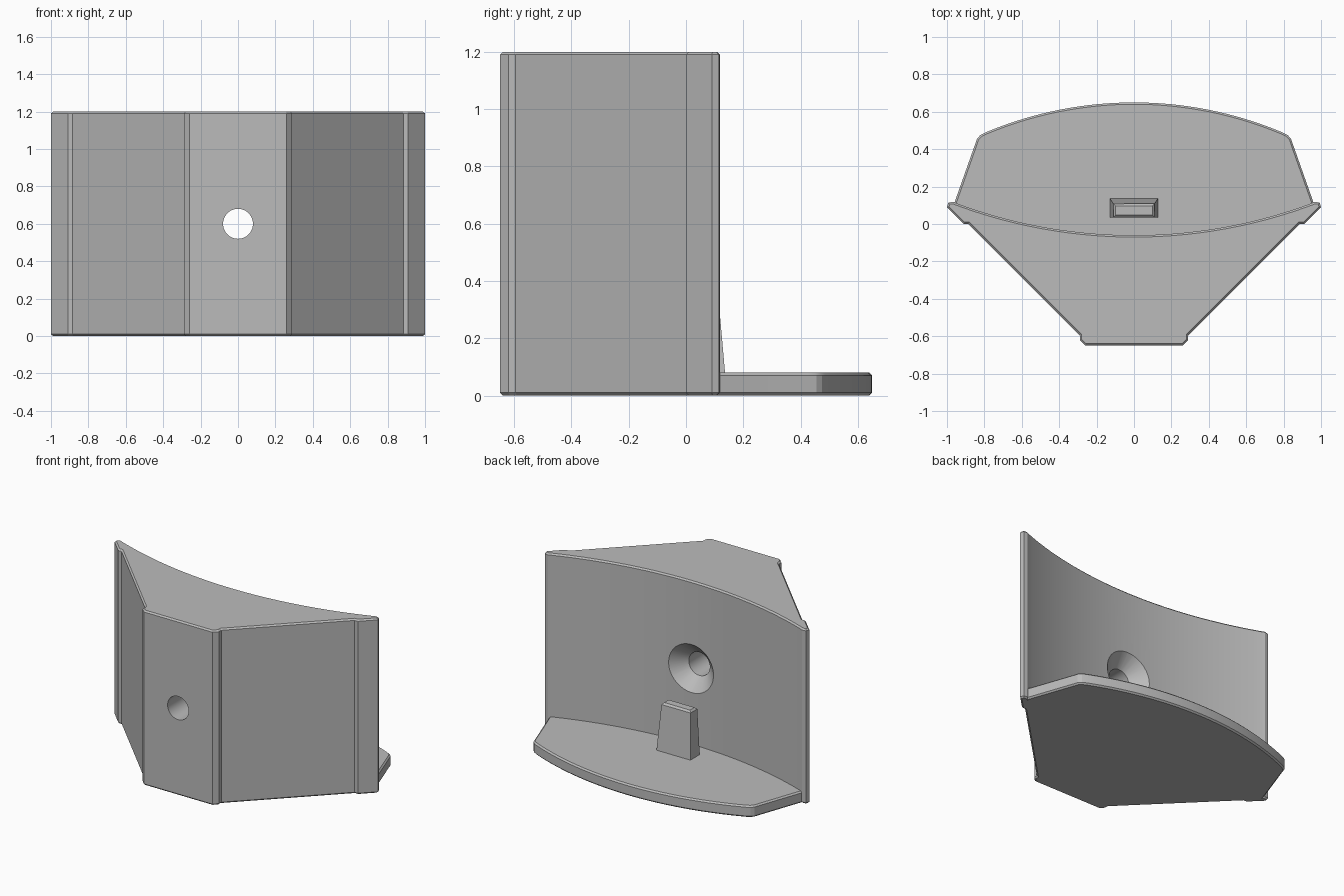
import bpy, bmesh, math
from mathutils import Matrix

old = bpy.data.objects.get("Cube")
if old:
    bpy.data.objects.remove(old)

grey = bpy.data.materials.new("mid grey")
grey.use_nodes = True
grey.diffuse_color = (0.5, 0.5, 0.5, 1)
grey.node_tree.nodes["Principled BSDF"].inputs["Base Color"].default_value = (0.5, 0.5, 0.5, 1)


def finish(bm, name):
    bmesh.ops.recalc_face_normals(bm, faces=bm.faces[:])
    mesh = bpy.data.meshes.new(name)
    bm.to_mesh(mesh)
    bm.free()
    mesh.materials.append(grey)
    ob = bpy.data.objects.new(name, mesh)
    bpy.context.collection.objects.link(ob)
    return ob


def mirrored(half):
    """Close an outline given as its +x half, listed front to back."""
    return half + [(-x, y) for x, y in reversed(half) if x > 1e-4]


def prism(name, outline, z0, z1, chamfer):
    bm = bmesh.new()
    face = bm.faces.new([bm.verts.new((x, y, z0)) for x, y in outline])
    top = bmesh.ops.extrude_face_region(bm, geom=[face])["geom"]
    bmesh.ops.translate(bm, verts=[v for v in top if isinstance(v, bmesh.types.BMVert)],
                        vec=(0, 0, z1 - z0))
    rims = [e for e in bm.edges if abs(e.verts[0].co.z - e.verts[1].co.z) < 1e-5]
    bmesh.ops.bevel(bm, geom=rims, offset=chamfer, segments=1, affect='EDGES')
    return finish(bm, name)


def arc(x_end, y_mid, radius, steps):
    """Points on an arc from x_end to the centre line, bulging by the sign of radius."""
    out = []
    for i in range(steps + 1):
        x = x_end * (1 - i / steps)
        sag = abs(radius) - math.sqrt(radius ** 2 - x * x)
        out.append((x, y_mid - math.copysign(sag, radius)))
    return out


def boolean(target, other, operation):
    mod = target.modifiers.new(operation.lower(), 'BOOLEAN')
    mod.operation = operation
    mod.object = other
    mod.solver = 'EXACT'
    bpy.context.view_layer.objects.active = target
    bpy.ops.object.modifier_apply(modifier=mod.name)
    bpy.data.objects.remove(other)


# Upright body: flat front, slanted sides with stepped corners, hollow curved back
side = [(0.26, -0.65), (0.29, -0.62), (0.29, -0.595), (0.885, 0.0), (0.91, 0.0),
        (1.0, 0.09), (0.992, 0.115), (0.965, 0.118)]
body = prism("bracket_body", mirrored(side + arc(0.95, -0.06, -2.72, 20)), 0, 1.2, 0.01)

# Base shelf with rounded rear corners and a bulging rear edge
shelf_half = [(0.3, -0.5), (0.8, 0.0), (0.965, 0.1), (0.85, 0.425), (0.84, 0.455), (0.822, 0.475)]
shelf = prism("base_shelf", mirrored(shelf_half + arc(0.795, 0.65, 2.045, 16)), 0, 0.08, 0.01)
boolean(body, shelf, 'UNION')

# Countersunk screw hole through the body
bm = bmesh.new()
profile = [(0, -0.8), (0.08, -0.8), (0.08, -0.145), (0.205, -0.02), (0, -0.02)]
verts = [bm.verts.new((r, y, 0.6)) for r, y in profile]
edges = [bm.edges.new(pair) for pair in zip(verts, verts[1:])]
bmesh.ops.spin(bm, geom=verts + edges, cent=(0, 0, 0.6), axis=(0, 1, 0),
               angle=math.tau, steps=48)
bmesh.ops.remove_doubles(bm, verts=bm.verts[:], dist=1e-4)
cutter = finish(bm, "hole_cutter")
cutter.hide_render = True
boolean(body, cutter, 'DIFFERENCE')

# Tapered stop standing on the shelf
bm = bmesh.new()
bmesh.ops.create_cube(bm, size=1)
for v in bm.verts:
    high = v.co.z > 0
    back = 0.108 if high else 0.138
    v.co = (math.copysign(0.11 if high else 0.13, v.co.x),
            back if v.co.y > 0 else 0.035, 0.4 if high else 0.06)
rim = [e for e in bm.edges if all(v.co.z > 0.3 for v in e.verts)]
bmesh.ops.bevel(bm, geom=rim, offset=0.012, segments=1, affect='EDGES')
stop = finish(bm, "locating_stop")

# Smooth the curves, keep the edges crisp
bpy.ops.object.select_all(action='DESELECT')
body.select_set(True)
bpy.context.view_layer.objects.active = body
bpy.ops.object.shade_smooth_by_angle(angle=math.radians(20))
